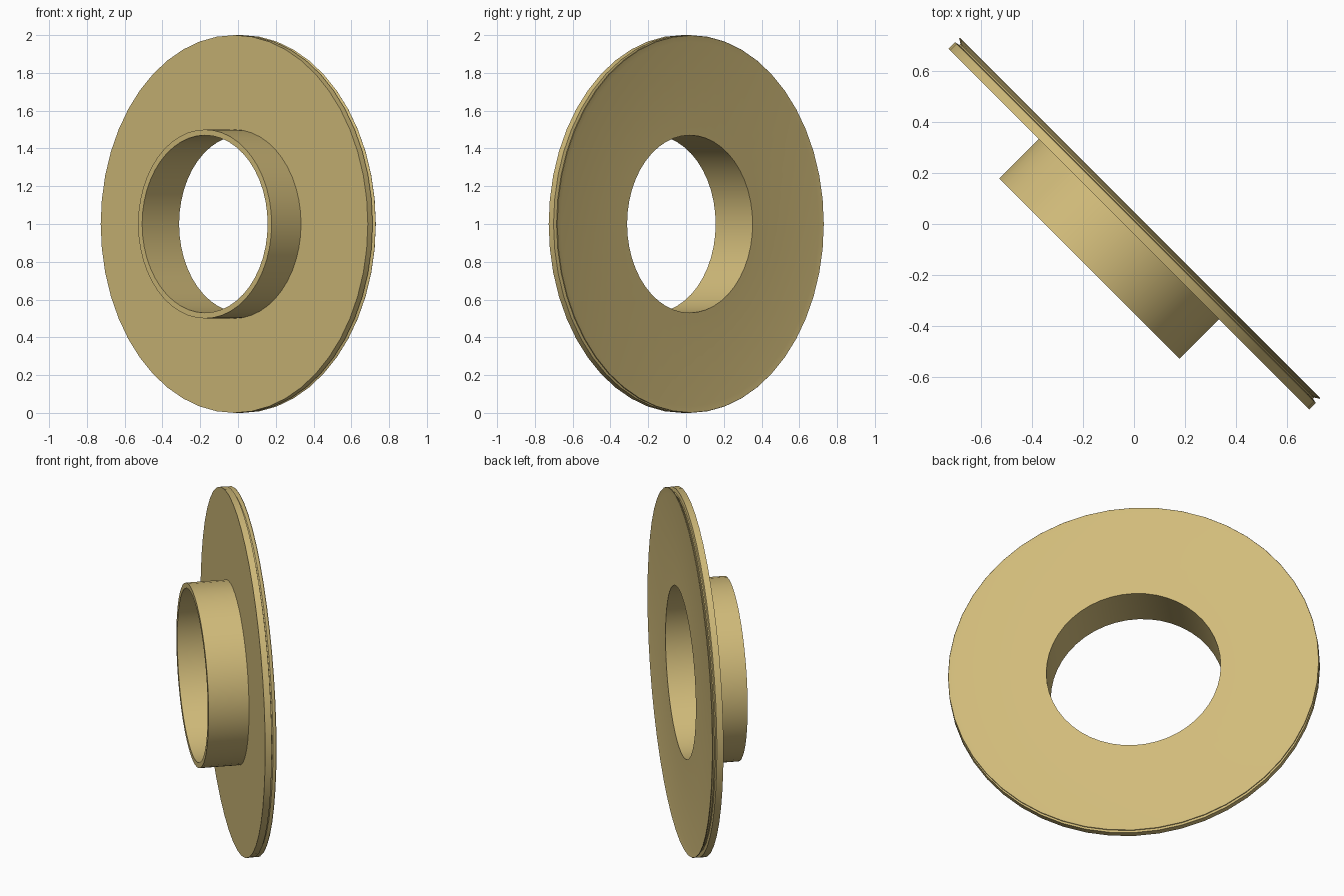
import bpy, bmesh, math
from mathutils import Vector

cube = bpy.data.objects.get("Cube")
if cube:
    bpy.data.objects.remove(cube, do_unlink=True)

# Single tan finish
tan = bpy.data.materials.new("tan")
tan.use_nodes = True
colour = (0.64, 0.50, 0.195, 1.0)
tan.diffuse_color = colour
bsdf = next(n for n in tan.node_tree.nodes if n.type == 'BSDF_PRINCIPLED')
bsdf.inputs["Base Color"].default_value = colour

CENTRE = Vector((0, 0, 1))
AXIS = Vector((-1, -1, 0)).normalized()   # hub points this way
SEGMENTS = 48


def revolve(name, profile):
    """Spin a closed (radius, distance along axis) profile into a solid ring."""
    bm = bmesh.new()
    verts = [bm.verts.new(CENTRE + Vector((0, 0, r)) + AXIS * d) for r, d in profile]
    edges = [bm.edges.new((v, verts[(i + 1) % len(verts)])) for i, v in enumerate(verts)]
    bmesh.ops.spin(bm, geom=verts + edges, cent=CENTRE, axis=AXIS,
                   angle=math.tau, steps=SEGMENTS, use_duplicate=False)
    bmesh.ops.remove_doubles(bm, verts=bm.verts, dist=0.0005)
    bmesh.ops.recalc_face_normals(bm, faces=bm.faces)
    mesh = bpy.data.meshes.new(name)
    bm.to_mesh(mesh)
    bm.free()
    mesh.materials.append(tan)
    obj = bpy.data.objects.new(name, mesh)
    bpy.context.collection.objects.link(obj)
    bpy.ops.object.select_all(action='DESELECT')
    obj.select_set(True)
    bpy.context.view_layer.objects.active = obj
    bpy.ops.object.shade_smooth_by_angle(angle=math.radians(30))
    return obj


# Hub tube, wide disc, rim groove and thin flared lip in one turned profile
revolve("flanged_collar", [
    (0.47, 0.248), (0.50, 0.248),      # hub end
    (0.50, 0.028), (1.00, 0.028),      # disc front
    (1.00, -0.008), (0.980, -0.012),   # rim and groove
    (0.980, -0.018), (1.00, -0.031),   # lip underside
    (0.998, -0.034), (0.965, -0.029),  # lip tip and inner slope
    (0.47, -0.029),                    # disc back at the bore
])
